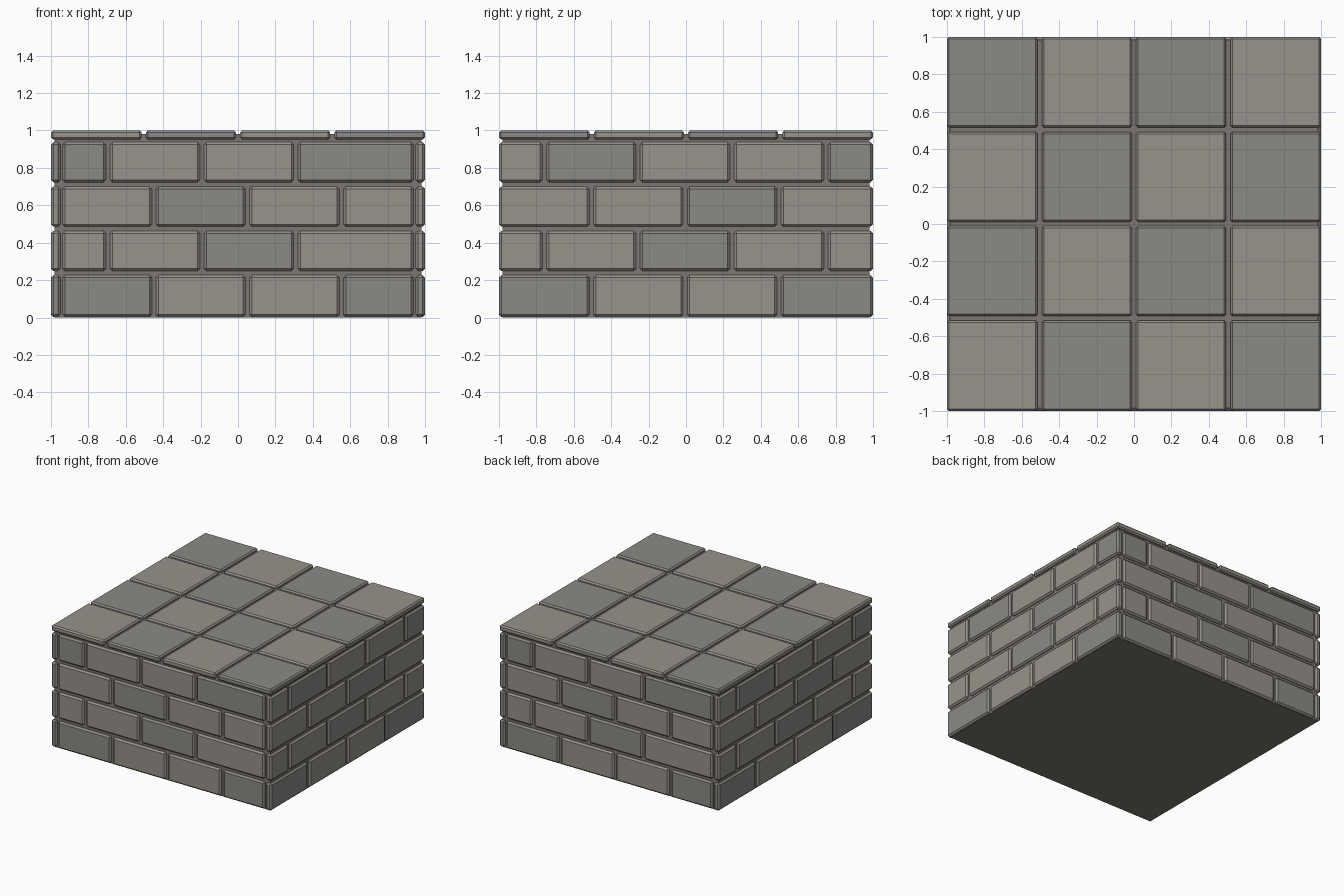
import bpy, bmesh
from mathutils import Matrix, Vector

if "Cube" in bpy.data.objects:
    bpy.data.objects.remove(bpy.data.objects["Cube"])

GAP = 0.022      # mortar joint width
PITCH = 0.2372   # height of one brick course
DEPTH = 0.055    # brick thickness


def material(name, rgb):
    m = bpy.data.materials.new(name)
    m.diffuse_color = (*rgb, 1)
    m.use_nodes = True
    m.node_tree.nodes["Principled BSDF"].inputs["Base Color"].default_value = m.diffuse_color
    return m


MATS = {
    "A": material("warm_stone", (0.31, 0.29, 0.26)),
    "B": material("cool_stone", (0.26, 0.255, 0.24)),
    "M": material("mortar", (0.20, 0.185, 0.165)),
}


def blocks(name, boxes, bevel, turn=0):
    """One object from boxes given as (low corner, high corner, tone)."""
    bm = bmesh.new()
    tones = sorted({b[2] for b in boxes})
    for lo, hi, tone in boxes:
        lo, hi = Vector(lo), Vector(hi)
        mat = Matrix.Translation((lo + hi) / 2) @ Matrix.Diagonal((*(hi - lo), 1))
        verts = bmesh.ops.create_cube(bm, size=1, matrix=mat)["verts"]
        for f in {f for v in verts for f in v.link_faces}:
            f.material_index = tones.index(tone)
    if bevel:
        bmesh.ops.bevel(bm, geom=bm.edges[:], offset=bevel, segments=1,
                        affect="EDGES", profile=0.5, material=-1)
    bm.transform(Matrix.Rotation(turn, 4, "Z"))
    mesh = bpy.data.meshes.new(name)
    bm.to_mesh(mesh)
    bm.free()
    for t in tones:
        mesh.materials.append(MATS[t])
    bpy.context.collection.objects.link(bpy.data.objects.new(name, mesh))


def spans(start, joints, end):
    """Brick extents between joint centres."""
    lows = [start] + [j + GAP / 2 for j in joints]
    highs = [j - GAP / 2 for j in joints] + [end]
    return list(zip(lows, highs))


def wall(start, end, courses, place):
    out = []
    for row, (joints, tones) in enumerate(courses):
        z0 = row * PITCH + (GAP / 2 if row else 0.003)
        z1 = (row + 1) * PITCH - GAP / 2
        for (a, b), tone in zip(spans(start, joints, end), tones):
            out.append((*place(a, b, z0, z1), tone))
    return out


# Mortar core
blocks("mortar_core", [((-0.982, -0.982, 0), (0.982, 0.982, 0.98), "M")], 0)

# Front and back walls fit between the side walls
f1, f2 = (-0.45, 0.05, 0.553), (-0.695, -0.193, 0.309)
front = wall(-0.938, 0.938, [(f1, "BAAB"), (f2, "AABA"), (f1, "ABAA"), (f2, "BAAB")],
             lambda a, b, z0, z1: ((a, -1, z0), (b, -1 + DEPTH, z1)))

# Side walls run the full depth
s1, s2 = (-0.506, -0.004, 0.498), (-0.757, -0.256, 0.246, 0.748)
side = wall(-1, 1, [(s1, "BAAB"), (s2, "AABAA"), (s1, "AABA"), (s2, "ABAAB")],
            lambda a, b, z0, z1: ((1 - DEPTH + 0.005, a, z0), (1, b, z1)))

PI = 3.14159265
blocks("front_bricks", front, 0.013)
blocks("back_bricks", front, 0.013, PI)
blocks("right_bricks", side, 0.013)
blocks("left_bricks", side, 0.013, PI)

# Checkered paving on top
cells = spans(-1, (-0.504, 0, 0.504), 1)
tiles = [((x0, y0, 0.952), (x1, y1, 1.0), "AB"[(i + j) % 2])
         for i, (x0, x1) in enumerate(cells) for j, (y0, y1) in enumerate(cells)]
blocks("top_tiles", tiles, 0.011)
